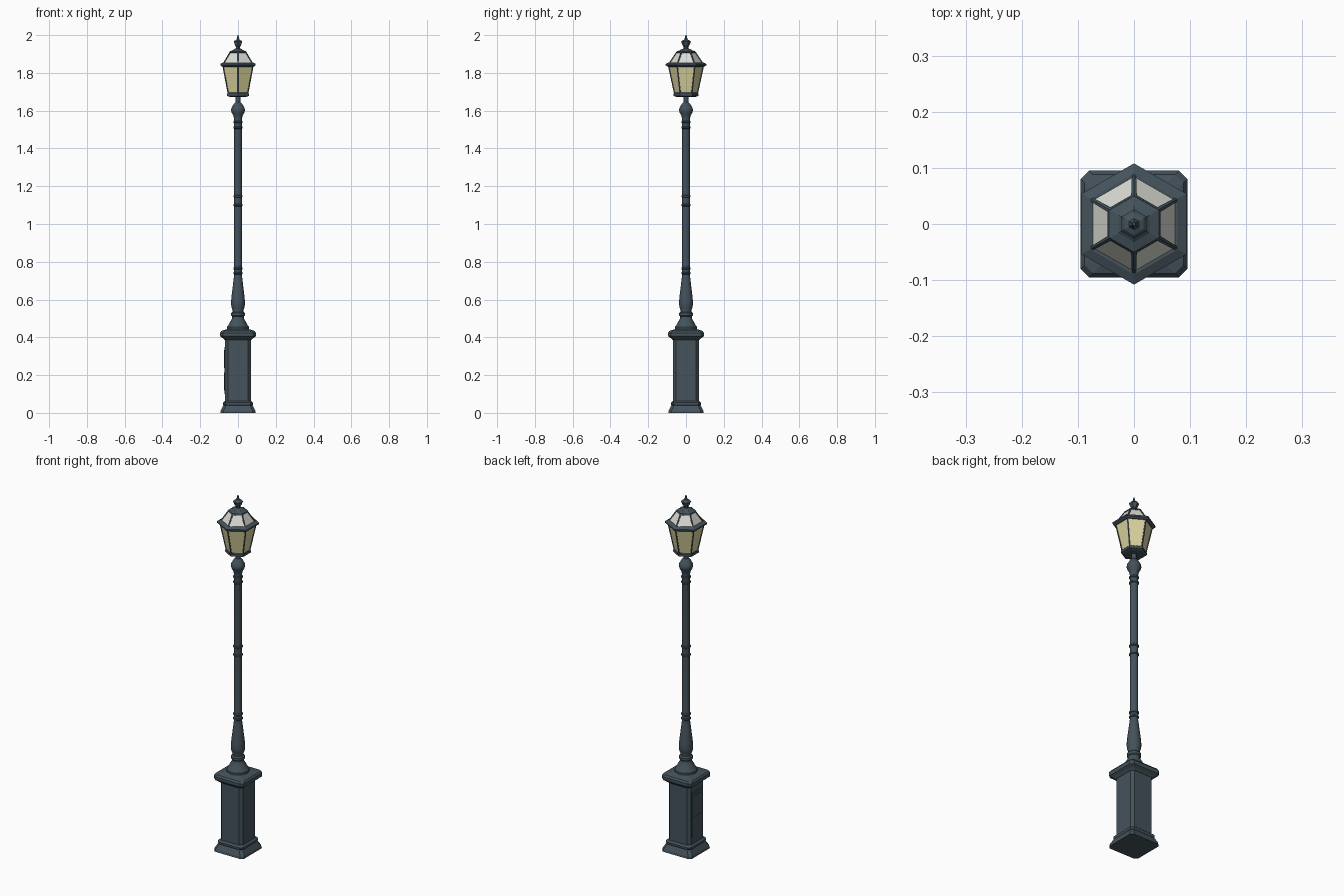
import bpy, bmesh, math

if "Cube" in bpy.data.objects:
    bpy.data.objects.remove(bpy.data.objects["Cube"])


def material(name, rgb):
    m = bpy.data.materials.new(name)
    m.diffuse_color = (*rgb, 1.0)
    m.use_nodes = True
    m.node_tree.nodes["Principled BSDF"].inputs["Base Color"].default_value = m.diffuse_color
    return m


IRON = material("dark slate iron", (0.058, 0.085, 0.105))
AMBER = material("pale yellow glass", (0.70, 0.65, 0.34))
CLEAR = material("off white glass", (0.72, 0.72, 0.67))


def polygon(sides, start=0.0):
    # regular cross-section, vertex radius r
    return lambda r: [(r * math.cos(start + math.tau * i / sides),
                       r * math.sin(start + math.tau * i / sides)) for i in range(sides)]


def chamfered_square(r):
    # square cross-section of half-width r with clipped corners
    k = r - 0.015
    return [(r, -k), (r, k), (k, r), (-k, r), (-r, k), (-r, -k), (-k, -r), (k, -r)]


def loft(name, section, profile, smooth=False, glass=None, border=0.007):
    # stack cross-sections (radius, z) into a closed solid
    bm = bmesh.new()
    rings = [[bm.verts.new((x, y, z)) for x, y in section(r)] for r, z in profile]
    n = len(rings[0])
    sides = []
    for a, b in zip(rings, rings[1:]):
        for i in range(n):
            j = (i + 1) % n
            sides.append(bm.faces.new((a[i], a[j], b[j], b[i])))
    bm.faces.new(rings[0][::-1])
    bm.faces.new(rings[-1])
    bm.normal_update()
    if glass:
        # sunken panes framed by glazing bars
        bmesh.ops.inset_individual(bm, faces=sides, thickness=border, depth=0)
        bmesh.ops.inset_individual(bm, faces=sides, thickness=0.0005, depth=-0.003)
        for f in sides:
            f.material_index = 1
    mesh = bpy.data.meshes.new(name)
    bm.to_mesh(mesh)
    bm.free()
    mesh.materials.append(IRON)
    if glass:
        mesh.materials.append(glass)
    ob = bpy.data.objects.new(name, mesh)
    bpy.context.collection.objects.link(ob)
    if smooth:
        bpy.ops.object.select_all(action='DESELECT')
        ob.select_set(True)
        bpy.context.view_layer.objects.active = ob
        bpy.ops.object.shade_smooth_by_angle(angle=math.radians(35))
    return ob


def box(name, size, loc):
    bpy.ops.mesh.primitive_cube_add(size=1, location=loc)
    ob = bpy.context.object
    ob.name = name
    ob.scale = size
    ob.data.materials.append(IRON)
    return ob


ROUND = polygon(20)
HEX = polygon(6, math.pi / 2)

# square pedestal
loft("pedestal_foot", chamfered_square,
     [(0.094, 0), (0.092, 0.012), (0.08, 0.036), (0.077, 0.04),
      (0.08, 0.046), (0.08, 0.054), (0.07, 0.062)])
loft("pedestal_body", chamfered_square, [(0.069, 0.06), (0.069, 0.39)])
loft("pedestal_cap", chamfered_square,
     [(0.07, 0.385), (0.08, 0.395), (0.093, 0.404), (0.095, 0.412),
      (0.095, 0.424), (0.088, 0.434), (0.055, 0.444)])

# service door on the left side
box("service_door", (0.005, 0.09, 0.25), (-0.0695, 0, 0.225))
for z in (0.165, 0.285):
    box("door_panel", (0.005, 0.066, 0.095), (-0.0715, 0, z))

# turned post: base mouldings, vase, shaft and capital
loft("post", ROUND,
     [(0.058, 0.437), (0.058, 0.455), (0.052, 0.463), (0.047, 0.472), (0.037, 0.49),
      (0.031, 0.50), (0.031, 0.51), (0.036, 0.515), (0.036, 0.528), (0.029, 0.535),
      (0.029, 0.545), (0.035, 0.56), (0.037, 0.58), (0.035, 0.61), (0.029, 0.66),
      (0.023, 0.71), (0.021, 0.725), (0.021, 1.555), (0.025, 1.575), (0.034, 1.59),
      (0.037, 1.602), (0.035, 1.614), (0.026, 1.63), (0.014, 1.645), (0.012, 1.69)], True)
for z in (0.74, 0.765, 1.10, 1.147, 1.51, 1.54):
    loft("post_ring", ROUND, [(0.02, z - 0.007), (0.025, z - 0.003),
                              (0.025, z + 0.003), (0.02, z + 0.007)], True)

# hexagonal lantern
loft("lantern_base", HEX, [(0.05, 1.673), (0.066, 1.678), (0.066, 1.69), (0.06, 1.696)])
loft("lantern_panes", HEX, [(0.063, 1.688), (0.096, 1.84)], glass=AMBER)
loft("lantern_rim", HEX, [(0.095, 1.832), (0.108, 1.84), (0.108, 1.848), (0.09, 1.856)])
loft("roof_panes", HEX, [(0.091, 1.852), (0.051, 1.912)], glass=CLEAR)
loft("roof_cap", HEX, [(0.053, 1.906), (0.05, 1.914), (0.032, 1.92), (0.026, 1.924), (0.012, 1.93)])

# finial
loft("finial", HEX,
     [(0.012, 1.925), (0.012, 1.938), (0.018, 1.945), (0.026, 1.965), (0.02, 1.971),
      (0.01, 1.975), (0.006, 1.985), (0.003, 2.0)])
